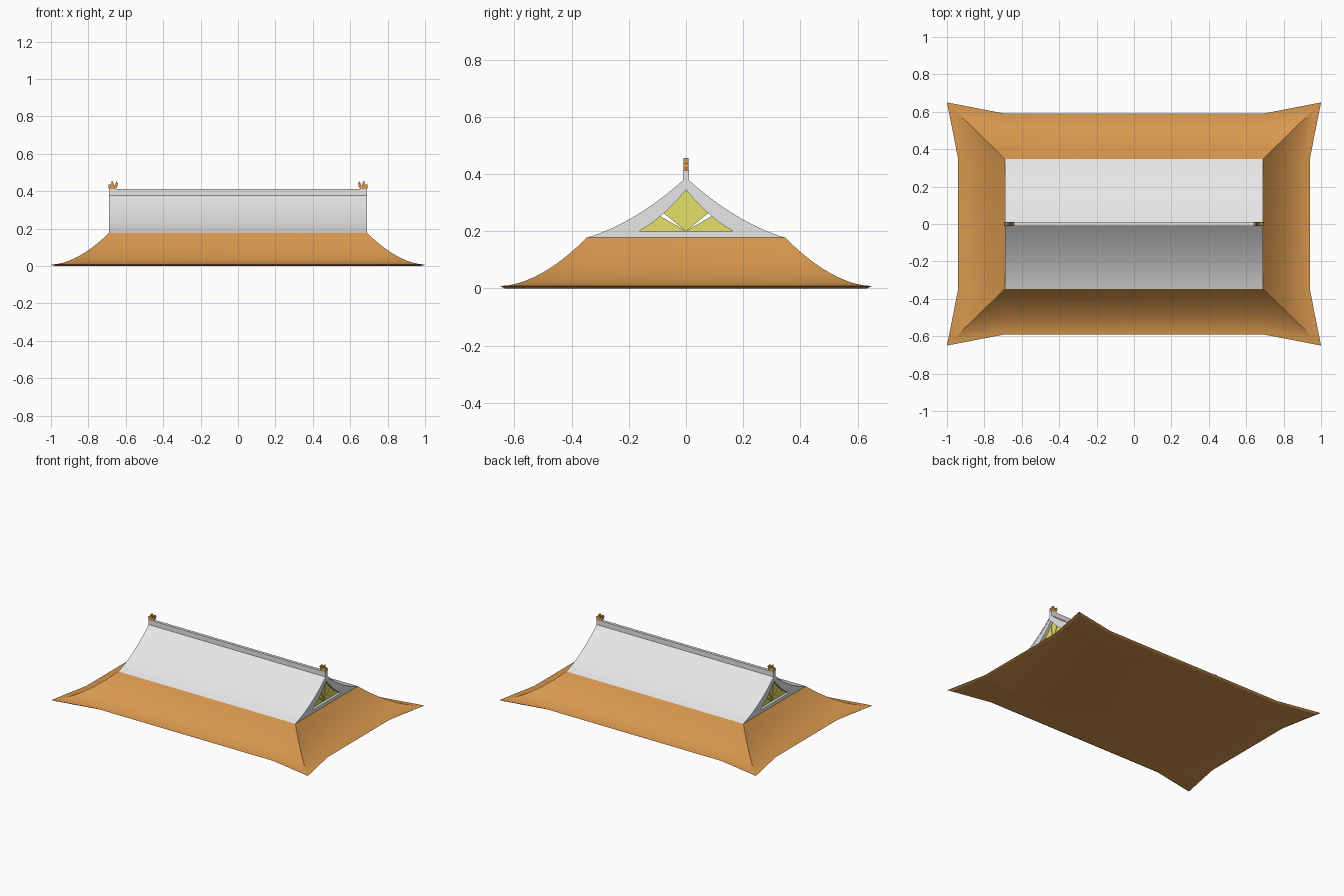
import bpy, bmesh, math

if "Cube" in bpy.data.objects:
    bpy.data.objects.remove(bpy.data.objects["Cube"])


def material(name, rgb):
    m = bpy.data.materials.new(name)
    m.diffuse_color = (*rgb, 1)
    m.use_nodes = True
    m.node_tree.nodes["Principled BSDF"].inputs["Base Color"].default_value = m.diffuse_color
    return m


ORANGE = material("orange_tile", (0.68, 0.31, 0.075))
WHITE = material("pale_grey", (0.8, 0.8, 0.8))
YELLOW = material("yellow", (0.77, 0.745, 0.138))


def finish(name, bm, mat, smooth=None):
    bmesh.ops.remove_doubles(bm, verts=bm.verts, dist=1e-5)
    bmesh.ops.recalc_face_normals(bm, faces=bm.faces)
    me = bpy.data.meshes.new(name)
    bm.to_mesh(me)
    bm.free()
    ob = bpy.data.objects.new(name, me)
    bpy.context.collection.objects.link(ob)
    me.materials.append(mat)
    if smooth:
        bpy.ops.object.select_all(action='DESELECT')
        ob.select_set(True)
        bpy.context.view_layer.objects.active = ob
        bpy.ops.object.shade_smooth_by_angle(angle=math.radians(smooth))
    return ob


def extrude(bm, vec):
    r = bmesh.ops.extrude_face_region(bm, geom=bm.faces[:])
    bmesh.ops.translate(bm, vec=vec, verts=[v for v in r['geom'] if isinstance(v, bmesh.types.BMVert)])


def prism(name, pts, vec, mat):
    bm = bmesh.new()
    bm.faces.new([bm.verts.new(p) for p in pts])
    extrude(bm, vec)
    return finish(name, bm, mat)


# Lower skirt: rings sweep from the inner rectangle to the flared eaves
IX, IY, TOP, LIP = 0.69, 0.347, 0.177, 0.008
inner, outer = [], []
for sx, sy in ((1, 1), (-1, 1), (-1, -1), (1, -1)):
    trio = [(0.94, IY), (1.0, 0.65), (IX, 0.59)]
    if sx * sy < 0:
        trio.reverse()
    for x, y in trio:
        inner.append((sx * IX, sy * IY))
        outer.append((sx * x, sy * y))

STEPS = 10
rings = []
bm = bmesh.new()
for k in range(STEPS + 1):
    t = k / STEPS
    z = LIP + (TOP - LIP) * (1 - t) ** 1.8
    rings.append([(a[0] + (b[0] - a[0]) * t, a[1] + (b[1] - a[1]) * t, z)
                  for a, b in zip(inner, outer)])
rings.append([(x * 0.98, y * 0.975, 0) for x, y in outer])
vr = [[bm.verts.new(p) for p in r] for r in rings]
for a, b in zip(vr, vr[1:]):
    for i in range(12):
        j = (i + 1) % 12
        if a is vr[0] and inner[i] == inner[j]:
            bm.faces.new((a[i], b[i], b[j]))
        else:
            bm.faces.new((a[i], b[i], b[j], a[j]))
bm.faces.new(vr[-1])
bm.faces.new([vr[0][i] for i in (1, 4, 7, 10)])
finish("lower_skirt_roof", bm, ORANGE, 25)


# Concave slopes of the upper roof and of the gable opening
def roof_z(s):
    return TOP + 0.21 * (0.5 * s + 0.5 * s * s)


def hole_z(s):
    return 0.2 + 0.145 * (0.6 * s + 0.4 * s * s)


N = 12
params = [-1 + i / N for i in range(2 * N + 1)]
roof = [(u * IY, roof_z(1 - abs(u))) for u in params]
hole = [(u * 0.165, hole_z(1 - abs(u))) for u in params]

# Upper roof slopes: a thin hollow shell
bm = bmesh.new()
loop = roof + [(y * 0.96, z - 0.012) for y, z in reversed(roof)]
ends = [[bm.verts.new((x, y, z)) for y, z in loop] for x in (-IX, IX)]
M = len(loop)
for i in range(M):
    j = (i + 1) % M
    bm.faces.new((ends[0][i], ends[0][j], ends[1][j], ends[1][i]))
for e in ends:
    for i in range(2 * N):
        bm.faces.new((e[i], e[i + 1], e[M - 2 - i], e[M - 1 - i]))
finish("upper_roof", bm, WHITE, 25)

# Ridge beam
prism("ridge_beam", [(-IX, -0.01, 0.378), (-IX, 0.01, 0.378), (-IX, 0.01, 0.413), (-IX, -0.01, 0.413)],
      (2 * IX, 0, 0), WHITE)

for sx, side in ((1, "right"), (-1, "left")):
    # Gable frame around the open end
    bm = bmesh.new()
    o = [bm.verts.new((sx * (IX - 0.001), y, z)) for y, z in roof]
    h = [bm.verts.new((sx * (IX - 0.001), y, z)) for y, z in hole]
    for i in range(len(o)):
        j = (i + 1) % len(o)
        bm.faces.new((o[i], o[j], h[j], h[i]))
    extrude(bm, (-sx * 0.025, 0, 0))
    finish(side + "_gable_frame", bm, WHITE)

    # Fan blades filling the gable, with a slit above the lowest pair
    for n, (s0, s1) in enumerate(((0, 0.46), (0.53, 0.76), (0.76, 0.89), (0.89, 1.0))):
        for sy in (1, -1):
            x = sx * (0.672 - 0.004 * (n % 2))
            arc = [s0 + (s1 - s0) * i / 4 for i in range(5)]
            pts = [(x, 0, 0.2)] + [(x, sy * 0.165 * (1 - s), hole_z(s)) for s in arc]
            if n == 0:
                pts[0] = (x, 0, 0.2005)
            prism(f"{side}_fan_blade_{n}", pts, (-sx * 0.008, 0, 0), YELLOW)

    # Forked ridge ornament
    fork = [(0.69, 0.411), (0.655, 0.411), (0.646, 0.425), (0.642, 0.443), (0.651, 0.452), (0.657, 0.434),
            (0.663, 0.43), (0.668, 0.452), (0.676, 0.455), (0.677, 0.437), (0.692, 0.436), (0.694, 0.425)]
    prism(side + "_ridge_ornament", [(sx * x, -0.009, z) for x, z in fork], (0, 0.018, 0), ORANGE)
